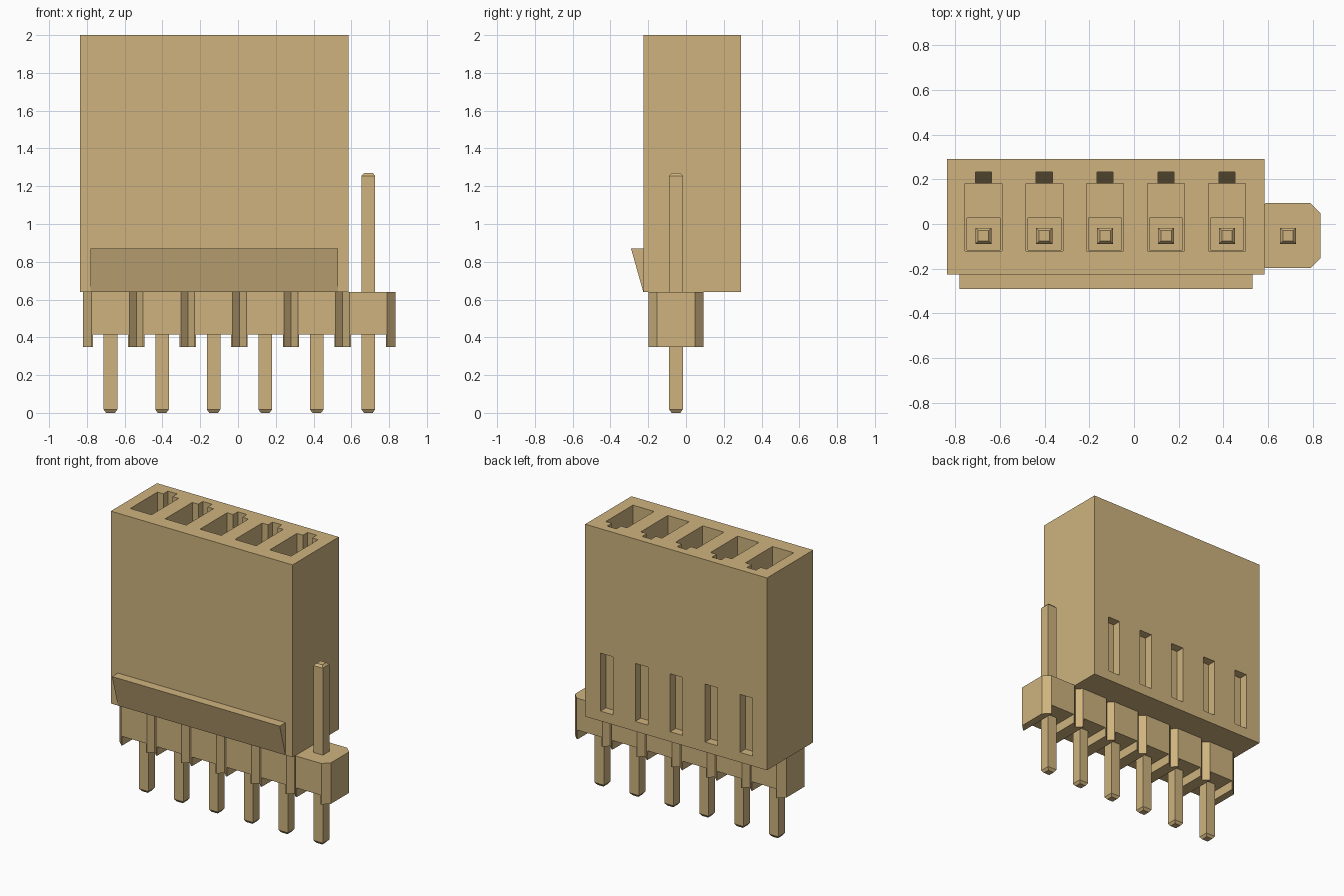
import bpy
import bmesh

cube = bpy.data.objects.get("Cube")
if cube:
    bpy.data.objects.remove(cube, do_unlink=True)

# One plastic colour throughout
tan = bpy.data.materials.new("tan")
tan.use_nodes = True
COLOR = (0.62, 0.45, 0.21, 1)
tan.diffuse_color = COLOR
tan.node_tree.nodes["Principled BSDF"].inputs["Base Color"].default_value = COLOR

PITCH = 0.273
PINS = [-0.692 + PITCH * i + 0.017 for i in range(6)]   # pin centres along x
PIN_Y = -0.053
HOUSING_BOTTOM = 0.64


def add_prism(bm, profile, axis, lo, hi):
    """Extrude a 2D profile: axis 'z' takes (x, y) points, axis 'x' takes (y, z)."""
    def place(p, t):
        return (p[0], p[1], t) if axis == "z" else (t, p[0], p[1])
    low = [bm.verts.new(place(p, lo)) for p in profile]
    high = [bm.verts.new(place(p, hi)) for p in profile]
    bm.faces.new(low[::-1])
    bm.faces.new(high)
    n = len(profile)
    for i in range(n):
        j = (i + 1) % n
        bm.faces.new((low[i], low[j], high[j], high[i]))


def add_box(bm, x0, x1, y0, y1, z0, z1):
    add_prism(bm, [(x0, y0), (x1, y0), (x1, y1), (x0, y1)], "z", z0, z1)


def finish(bm, name):
    bmesh.ops.recalc_face_normals(bm, faces=bm.faces)
    mesh = bpy.data.meshes.new(name)
    bm.to_mesh(mesh)
    bm.free()
    mesh.materials.append(tan)
    obj = bpy.data.objects.new(name, mesh)
    bpy.context.collection.objects.link(obj)
    return obj


def cut(target, bm):
    """Subtract the given geometry and remove the helper afterwards."""
    cutter = finish(bm, "cutter")
    cutter.hide_render = True
    mod = target.modifiers.new("cut", "BOOLEAN")
    mod.operation = "DIFFERENCE"
    mod.solver = "EXACT"
    mod.object = cutter
    bpy.context.view_layer.objects.active = target
    bpy.ops.object.modifier_apply(modifier=mod.name)
    bpy.data.objects.remove(cutter, do_unlink=True)


# Housing block
bm = bmesh.new()
add_box(bm, -0.837, 0.585, -0.226, 0.291, HOUSING_BOTTOM, 2.0)
housing = finish(bm, "housing")

# Wide contact pockets, open at the top
bm = bmesh.new()
for x in PINS[:5]:
    add_box(bm, x - 0.083, x + 0.083, -0.121, 0.182, 1.15, 2.1)
cut(housing, bm)

# Narrower passages for the pins below the pockets
bm = bmesh.new()
for x in PINS[:5]:
    add_box(bm, x - 0.074, x + 0.074, -0.117, 0.027, 0.6, 1.2)
cut(housing, bm)

# Key grooves behind the pockets, with a steep ramp as floor
bm = bmesh.new()
for x in PINS[:5]:
    add_prism(bm, [(0.15, 1.2), (0.182, 1.2), (0.233, 1.45), (0.233, 2.1), (0.15, 2.1)],
              "x", x - 0.036, x + 0.036)
cut(housing, bm)

# Latch windows in the back
bm = bmesh.new()
for x in PINS[:5]:
    add_box(bm, x - 0.049, x + 0.049, 0.23, 0.4, 0.71, 1.12)
cut(housing, bm)

# Wedge-shaped locking rib on the front
bm = bmesh.new()
add_prism(bm, [(-0.226, HOUSING_BOTTOM), (-0.226, 0.87), (-0.291, 0.87)], "x", -0.782, 0.53)
finish(bm, "locking_rib")

# Header base: row of chamfered segments joined into one outline
Y0, Y1, C = -0.198, 0.093, 0.045
front, back = [], []
for i, x in enumerate(PINS):
    left = 0.145 if i == 0 else PITCH / 2
    right = 0.145 if i == 5 else PITCH / 2
    for px, depth in ((x - left, left - 0.1), (x - 0.1, 0), (x + 0.1, 0), (x + right, right - 0.1)):
        if front and abs(front[-1][0] - px) < 0.001:
            continue
        front.append((px, Y0 + depth))
        back.append((px, Y1 - depth))
bm = bmesh.new()
add_prism(bm, front + back[::-1], "z", 0.35, HOUSING_BOTTOM)
base = finish(bm, "header_base")

# Channels under the base leave standing feet between the pins
bm = bmesh.new()
for x in PINS:
    add_box(bm, x - 0.093, x + 0.093, -0.4, 0.4, 0.2, 0.415)
cut(base, bm)

# Square pins with tapered tips
for i, x in enumerate(PINS):
    bm = bmesh.new()
    rings = []
    for z, h in ((0, 0.023), (0.018, 0.036), (1.255, 0.036), (1.27, 0.023)):
        rings.append([bm.verts.new((x + sx * h, PIN_Y + sy * h, z))
                      for sx, sy in ((-1, -1), (1, -1), (1, 1), (-1, 1))])
    for a, b in zip(rings, rings[1:]):
        for k in range(4):
            m = (k + 1) % 4
            bm.faces.new((a[k], a[m], b[m], b[k]))
    bm.faces.new(rings[0][::-1])
    bm.faces.new(rings[-1])
    finish(bm, f"pin_{i + 1}")
